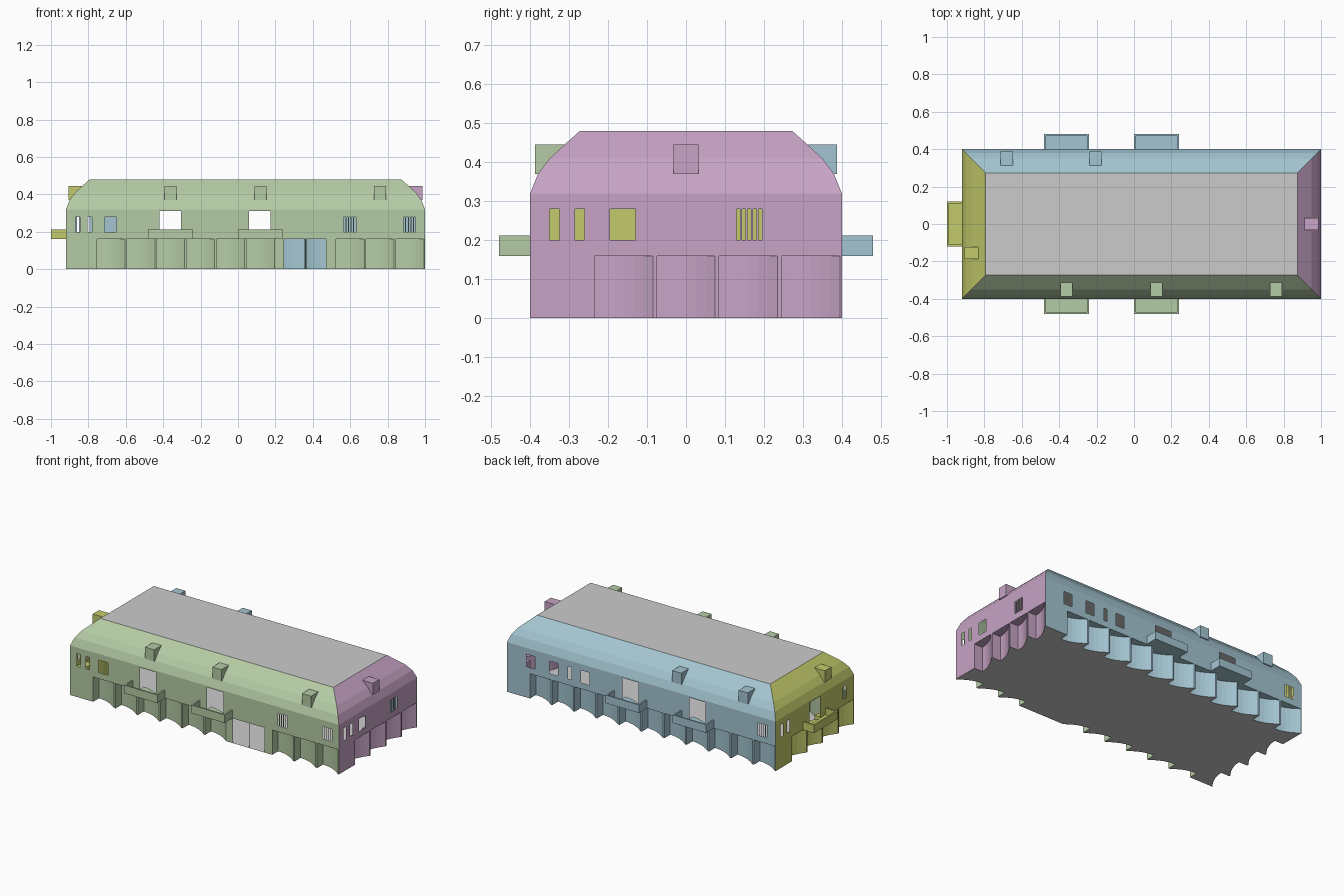
import bpy, bmesh
from mathutils import Matrix, Vector

if "Cube" in bpy.data.objects:
    bpy.data.objects.remove(bpy.data.objects["Cube"])

WALL_TOP, BASE_TOP, BAY, DEPTH = 0.32, 0.16, 0.15, 0.06
ROOF = [(0, .32), (.02, .37), (.05, .41), (.088, .445), (.127, .48)]


def make_object(name, bm, color=None, matrix=None):
    me = bpy.data.meshes.new(name)
    bm.to_mesh(me)
    bm.free()
    if matrix:
        me.transform(matrix)
    ob = bpy.data.objects.new(name, me)
    bpy.context.collection.objects.link(ob)
    if color:
        mat = bpy.data.materials.get(name.split("_")[0] + "_paint")
        if not mat:
            mat = bpy.data.materials.new(name.split("_")[0] + "_paint")
            mat.diffuse_color = (*color, 1)
            mat.use_nodes = True
            mat.node_tree.nodes["Principled BSDF"].inputs["Base Color"].default_value = mat.diffuse_color
        me.materials.append(mat)
    return ob


def face(bm, pts):
    bm.faces.new([bm.verts.new(p) for p in pts])


def box(bm, a, b):
    c = [(p + q) / 2 for p, q in zip(a, b)]
    d = [q - p for p, q in zip(a, b)]
    bmesh.ops.create_cube(bm, size=1, matrix=Matrix.Translation(c) @ Matrix.Diagonal((*d, 1)))


def barred(a, b):
    # five narrow slots leave four window bars
    step = (b - a + .005) / 5
    return [(a + i * step, a + (i + 1) * step - .005, .2, .28) for i in range(5)]


def window(a, b):
    return [(a, b, .2, .28)]


def door(a, b):
    return [(a, b, .17, .31)]


def upper_wall(name, length, holes, color, M):
    # flat wall cut into cells, leaving the openings empty
    ss = sorted({0, length, *(v for h in holes for v in h[:2])})
    zs = sorted({BASE_TOP, WALL_TOP, *(v for h in holes for v in h[2:])})
    bm = bmesh.new()
    for s0, s1 in zip(ss, ss[1:]):
        for z0, z1 in zip(zs, zs[1:]):
            s, z = (s0 + s1) / 2, (z0 + z1) / 2
            if not any(h[0] < s < h[1] and h[2] < z < h[3] for h in holes):
                face(bm, [(s0, 0, z0), (s1, 0, z0), (s1, 0, z1), (s0, 0, z1)])
    bmesh.ops.remove_doubles(bm, verts=bm.verts, dist=1e-5)
    make_object(name + "_upper_wall", bm, color, M)


def bay_curve(s):
    # step in, then curve back out to the wall line
    return [(s, 0)] + [(s + BAY * i / 6, DEPTH * (1 - (i / 6) ** 2)) for i in range(7)]


def base_wall(name, length, starts, doors, color, M):
    bays = [bay_curve(s) for s in starts]
    groups = bays + [[(a, 0), (b, 0)] for a, b in doors]
    prof = [(0, 0)] + [p for g in sorted(groups) for p in g] + [(length, 0)]
    bm = bmesh.new()
    for p, q in zip(prof, prof[1:]):
        mid = (p[0] + q[0]) / 2
        if not any(a < mid < b for a, b in doors):
            face(bm, [(*p, 0), (*q, 0), (*q, BASE_TOP), (*p, BASE_TOP)])
    for b in bays:  # soffit above each recess
        face(bm, [(*p, BASE_TOP) for p in b])
    bmesh.ops.remove_doubles(bm, verts=bm.verts, dist=1e-5)
    make_object(name + "_base_bays", bm, color, M)
    return [M @ Vector((*p, 0)) for p in prof[:-1]]


def roof_slope(name, length, color, M):
    bm = bmesh.new()
    for (i, z), (j, w) in zip(ROOF, ROOF[1:]):
        face(bm, [(i, i, z), (length - i, i, z), (length - j, j, w), (j, j, w)])
    bmesh.ops.remove_doubles(bm, verts=bm.verts, dist=1e-5)
    make_object(name + "_roof_slope", bm, color, M)


def balcony(name, s, color, M):
    a, b, t, out = s - .12, s + .12, .01, -.08
    bm = bmesh.new()
    box(bm, (a, out, .16), (b, 0, .17))
    box(bm, (a, out, .17), (b, out + t, .212))
    box(bm, (a, out + t, .17), (a + t, 0, .212))
    box(bm, (b - t, out + t, .17), (b, 0, .212))
    make_object(name + "_balcony", bm, color, M)


def dormer(name, s, color, M):
    bm = bmesh.new()
    box(bm, (s - .0325, .013, .37), (s + .0325, .088, .445))
    make_object(name + "_dormer", bm, color, M)


def frame(origin, along, inward):
    M = Matrix.Identity(4)
    M.col[0][:3], M.col[1][:3], M.col[3][:3] = along, inward, origin
    return M


small_pair = window(.05, .075) + window(.115, .14)
run = lambda first, n: [first + .16 * i for i in range(n)]

# name, colour, frame, length, openings, bay starts, doors, balconies, dormers
SIDES = [
    ("front", (.46, .6, .38), frame((-.92, -.4, 0), (1, 0, 0), (0, 1, 0)), 1.92,
     small_pair + window(.205, .27) + door(.5, .615) + door(.98, 1.095)
     + barred(1.485, 1.55) + barred(1.805, 1.87),
     run(.165, 6) + run(1.445, 3), [(1.165, 1.278), (1.284, 1.39)], [.56, 1.04], [.56, 1.04, 1.68]),
    ("right", (.57, .37, .56), frame((1, -.4, 0), (0, 1, 0), (-1, 0, 0)), .8,
     small_pair + window(.205, .27) + barred(.53, .595),
     run(.165, 4), [], [], [.4]),
    ("back", (.37, .56, .64), frame((1, .4, 0), (-1, 0, 0), (0, -1, 0)), 1.92,
     window(.14, .2) + window(.305, .365) + window(.438, .463) + window(.53, .59)
     + door(.825, .94) + door(1.305, 1.42) + barred(1.795, 1.86),
     run(.165, 11), [], [.88, 1.36], [1.205, 1.68]),
    ("left", (.55, .6, .15), frame((-.92, .4, 0), (0, -1, 0), (1, 0, 0)), .8,
     small_pair + door(.345, .455) + barred(.687, .725),
     run(.165, 4), [], [.4], [.555]),
]

outline = []
for name, col, M, length, holes, bays, doors, balconies, dormers in SIDES:
    upper_wall(name, length, holes, col, M)
    outline += base_wall(name, length, bays, doors, col, M)
    roof_slope(name, length, col, M)
    for s in balconies:
        balcony(name, s, col, M)
    for s in dormers:
        dormer(name, s, col, M)

# ground floor slab follows the scalloped base
bm = bmesh.new()
face(bm, reversed(outline))
make_object("floor", bm)

# flat roof top
i, z = ROOF[-1]
bm = bmesh.new()
face(bm, [(-.92 + i, -.4 + i, z), (1 - i, -.4 + i, z), (1 - i, .4 - i, z), (-.92 + i, .4 - i, z)])
make_object("roof_top", bm)
